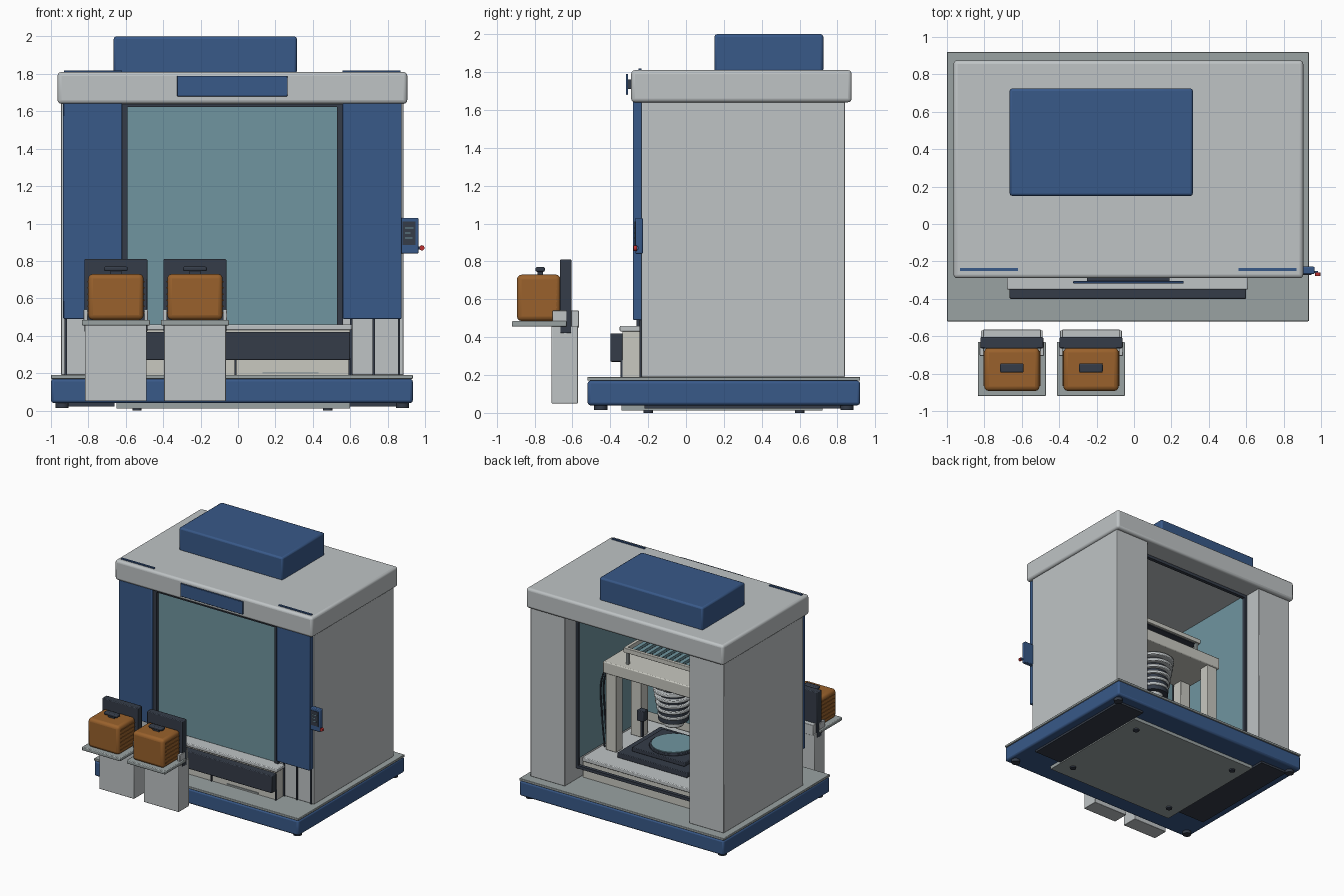
import bpy, math
from mathutils import Vector


def mat(name, r, g, b):
    m = bpy.data.materials.new(name)
    m.diffuse_color = (r, g, b, 1)
    return m


BLUE = mat("blue_paint", 0.04, 0.10, 0.25)
DARK = mat("dark_trim", 0.035, 0.045, 0.065)
ORANGE = mat("amber_plastic", 0.32, 0.12, 0.025)
GLASS = mat("tinted_glass", 0.16, 0.30, 0.35)
DECK = mat("deck_grey", 0.32, 0.36, 0.36)
SHELL = mat("shell_grey", 0.52, 0.55, 0.56)
STONE = mat("stone", 0.58, 0.58, 0.53)
RED = mat("red_button", 0.5, 0.03, 0.03)
CX = -0.03  # cabinet centre line


def finish(o, name, m, bevel=0.0, seg=2):
    o.name = name
    if m:
        o.data.materials.append(m)
    if bevel:
        b = o.modifiers.new("bevel", 'BEVEL')
        b.width, b.segments, b.limit_method = bevel, seg, 'ANGLE'
    bpy.ops.object.shade_smooth_by_angle(angle=math.radians(35))
    return o


def box(name, x, y, z, m=SHELL, bevel=0.0, seg=2):
    """Box from (min, max) ranges."""
    bpy.ops.mesh.primitive_cube_add(size=1, location=[(a + b) / 2 for a, b in (x, y, z)])
    o = bpy.context.object
    o.scale = [b - a for a, b in (x, y, z)]
    bpy.ops.object.transform_apply(location=False, rotation=False, scale=True)
    return finish(o, name, m, bevel, seg)


def cyl(name, c, r, h, m=SHELL, axis='Z', bevel=0.0, verts=40):
    rot = {'Z': (0, 0, 0), 'X': (0, math.pi / 2, 0), 'Y': (math.pi / 2, 0, 0)}[axis]
    bpy.ops.mesh.primitive_cylinder_add(radius=r, depth=h, location=c, rotation=rot, vertices=verts)
    return finish(bpy.context.object, name, m, bevel)


def pair(name, x, y, z, m=SHELL, bevel=0.0):
    """Right-hand box plus its mirror across the cabinet centre line."""
    box(name + "_right", x, y, z, m, bevel)
    box(name + "_left", (2 * CX - x[1], 2 * CX - x[0]), y, z, m, bevel)


def cable(name, pts, r, m):
    cu = bpy.data.curves.new(name, 'CURVE')
    cu.dimensions, cu.bevel_depth, cu.bevel_resolution = '3D', r, 2
    s = cu.splines.new('BEZIER')
    s.bezier_points.add(len(pts) - 1)
    for p, co in zip(s.bezier_points, pts):
        p.co = Vector(co)
        p.handle_left_type = p.handle_right_type = 'AUTO'
    o = bpy.data.objects.new(name, cu)
    bpy.context.collection.objects.link(o)
    cu.materials.append(m)


# base plinth, deck, underside plates and feet
box("base_plinth", (-1.0, 0.935), (-0.52, 0.92), (0.04, 0.17), BLUE, 0.015)
box("base_deck", (-1.0, 0.935), (-0.52, 0.92), (0.17, 0.19), DECK, 0.004)
box("underside_plate", (-0.65, 0.60), (-0.34, 0.72), (0.012, 0.04), DECK)
pair("underside_cover", (0.60, 0.86), (-0.22, 0.83), (0.022, 0.04), DARK)
for x in (-0.94, 0.88):
    for y in (-0.45, 0.85):
        cyl("corner_foot", (x, y, 0.03), 0.035, 0.03, DARK, verts=24)
for x in (-0.54, 0.48):
    for y in (-0.2, 0.6):
        cyl("inner_foot", (x, y, 0.012), 0.025, 0.024, DARK, verts=24)

# cabinet side bays and roof
pair("side_bay", (0.56, 0.885), (-0.235, 0.84), (0.19, 1.66), SHELL, 0.004)
box("roof", (-0.965, 0.905), (-0.29, 0.875), (1.64, 1.81), SHELL, 0.02, 3)
box("roof_unit", (-0.665, 0.315), (0.15, 0.725), (1.80, 2.0), BLUE, 0.014)
pair("roof_slot", (0.56, 0.87), (-0.252, -0.235), (1.80, 1.818), BLUE)
box("sign_plate", (-0.325, 0.265), (-0.318, -0.305), (1.68, 1.79), BLUE, 0.003)
box("sign_mount", (-0.25, 0.19), (-0.306, -0.285), (1.71, 1.76), DARK)

# front doors, lower trim strips, window
pair("front_door", (0.56, 0.875), (-0.28, -0.232), (0.49, 1.645), BLUE, 0.006)
for i, x in enumerate((0.60, 0.72, 0.855)):
    pair("trim_strip_%d" % i, (x, x + 0.012), (-0.245, -0.232), (0.19, 0.49), DARK)
box("front_glass", (-0.60, 0.54), (-0.232, -0.215), (0.44, 1.64), GLASS)
pair("window_post", (0.53, 0.562), (-0.262, -0.21), (0.46, 1.64), DARK)
box("window_header", (-0.62, 0.56), (-0.262, -0.21), (1.622, 1.645), DARK)
pair("chamber_side_glass", (0.545, 0.559), (-0.215, 0.67), (0.37, 1.64), GLASS)

# recessed rear opening frame
pair("rear_frame_post", (0.54, 0.562), (0.66, 0.69), (0.29, 1.64), DARK)
for z in (0.29, 1.615):
    box("rear_frame_rail", (-0.62, 0.56), (0.66, 0.69), (z, z + 0.025), DARK)

# front loading module
box("front_module_body", (-0.62, 0.60), (-0.335, -0.235), (0.19, 0.43), STONE)
box("front_module_top", (-0.68, 0.61), (-0.35, -0.235), (0.43, 0.46), SHELL, 0.006)
box("front_module_bumper", (-0.665, 0.60), (-0.40, -0.335), (0.27, 0.42), DARK, 0.006)
for x in (-0.62, -0.02, 0.59):
    box("module_post", (x, x + 0.012), (-0.345, -0.335), (0.19, 0.28), DARK)
box("module_vent", (0.13, 0.43), (-0.342, -0.334), (0.197, 0.207), DECK)

# two load ports with carrier pods
for cx in (-0.653, -0.23):
    def X(a, b):
        return (cx + a, cx + b)
    box("port_pedestal", X(-0.165, 0.165), (-0.71, -0.57), (0.05, 0.46), SHELL, 0.004)
    box("port_back", X(-0.155, 0.155), (-0.62, -0.565), (0.45, 0.54), SHELL, 0.004)
    box("port_shelf", X(-0.182, 0.182), (-0.92, -0.63), (0.455, 0.485), DECK, 0.006)
    box("port_door", X(-0.168, 0.168), (-0.665, -0.605), (0.42, 0.81), DARK, 0.006)
    box("pod_shell", X(-0.148, 0.148), (-0.893, -0.662), (0.485, 0.73), ORANGE, 0.025, 3)
    box("pod_handle", X(-0.063, 0.063), (-0.795, -0.745), (0.745, 0.77), DARK, 0.008)
    box("pod_handle_stem", X(-0.03, 0.03), (-0.785, -0.755), (0.72, 0.75), DARK)
    for s in (-1, 1):
        box("port_guide", sorted(X(s * 0.15, s * 0.172)), (-0.705, -0.63), (0.48, 0.54), SHELL, 0.004)
        for k in range(6):
            z = 0.52 + k * 0.033
            box("pod_rib", sorted(X(s * 0.143, s * 0.152)), (-0.865, -0.68), (z, z + 0.008), ORANGE)

# operator panel with screen and stop button
box("panel_box", (0.872, 0.965), (-0.268, -0.228), (0.84, 1.03), BLUE, 0.006)
box("panel_screen", (0.88, 0.95), (-0.272, -0.265), (0.885, 1.01), DARK)
for k, w in enumerate((0.04, 0.03, 0.045)):
    z = 0.92 + k * 0.027
    box("screen_line", (0.892, 0.892 + w), (-0.2735, -0.271), (z, z + 0.005), GLASS)
box("button_arm", (0.95, 0.985), (-0.262, -0.25), (0.862, 0.878), BLUE)
cyl("stop_button", (0.983, -0.268, 0.87), 0.014, 0.018, RED, 'Y', verts=20)

# machine table inside the chamber
box("table_base", (-0.60, 0.54), (-0.21, 0.62), (0.19, 0.34), STONE)
box("table_top", (-0.59, 0.53), (-0.21, 0.65), (0.34, 0.375), SHELL, 0.006)

# gantry bridge
pair("gantry_leg_back", (0.36, 0.46), (0.34, 0.43), (0.375, 1.04), STONE, 0.004)
pair("gantry_leg_front", (0.36, 0.46), (0.0, 0.09), (0.375, 1.04), STONE, 0.004)
box("gantry_beam", (-0.54, 0.48), (-0.01, 0.44), (1.03, 1.13), STONE, 0.008)

# substrate stage
box("stage_base", (-0.36, 0.30), (-0.08, 0.50), (0.375, 0.42), DARK, 0.005)
box("stage_slide", (-0.28, 0.22), (0.0, 0.42), (0.42, 0.455), DARK, 0.005)
cyl("stage_chuck", (CX, 0.21, 0.463), 0.19, 0.02, DARK, bevel=0.004, verts=56)
cyl("stage_disc", (CX, 0.21, 0.476), 0.175, 0.008, GLASS, verts=56)
box("sensor_head", (0.28, 0.34), (0.12, 0.18), (0.56, 0.65), DARK, 0.005)
box("sensor_post", (0.30, 0.32), (0.14, 0.16), (0.42, 0.56), DARK)

# stacked lens barrel
cyl("lens_core", (CX, 0.21, 0.87), 0.12, 0.36, DARK)
for k in range(6):
    r = 0.125 + 0.009 * k
    cyl("lens_ring", (CX, 0.21, 0.74 + k * 0.052), r, 0.026, SHELL, bevel=0.006, verts=48)
cyl("lens_tip", (CX, 0.21, 0.67), 0.08, 0.06, SHELL, bevel=0.008)

# slatted upper stage on posts
for y in (0.05, 0.36):
    box("upper_rail", (-0.38, 0.32), (y, y + 0.03), (1.23, 1.27), STONE, 0.004)
    for x in (-0.36, 0.28):
        box("upper_post", (x, x + 0.022), (y, y + 0.022), (1.13, 1.24), DECK)
for x in (-0.38, 0.295):
    box("upper_end", (x, x + 0.025), (0.07, 0.37), (1.23, 1.27), STONE)
for k in range(10):
    x = -0.335 + k * 0.063
    box("upper_slat", (x, x + 0.035), (0.075, 0.365), (1.24, 1.262), GLASS)
box("upper_tray", (-0.36, 0.30), (0.07, 0.37), (1.222, 1.234), DARK)

# cables down the gantry side
for k in range(2):
    y = 0.36 + k * 0.04
    cable("gantry_cable", [(0.46, y, 1.07), (0.51, y, 0.98), (0.515, y, 0.65), (0.49, y, 0.38)], 0.007, DARK)
